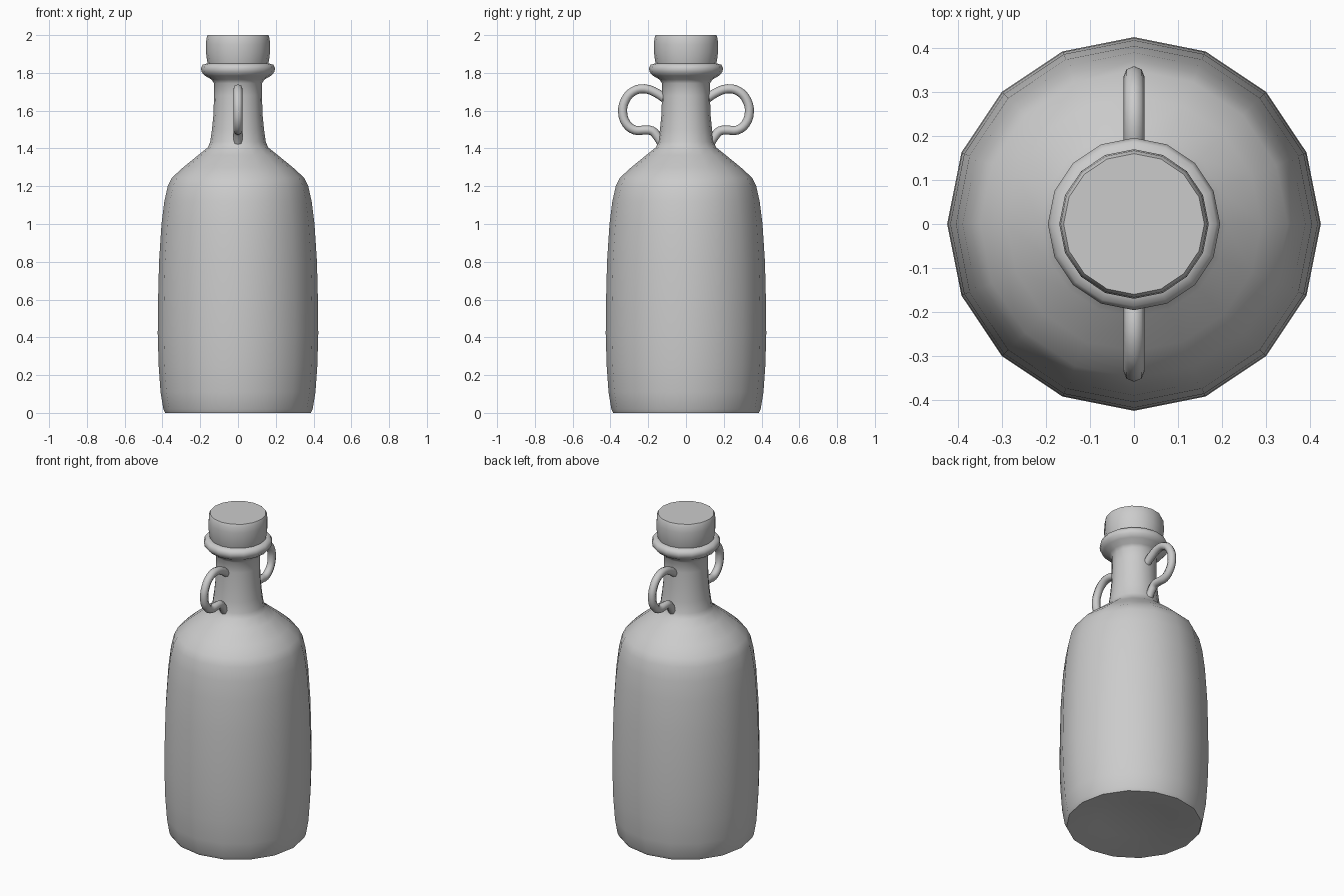
import bpy, bmesh, math
from mathutils import Vector

cube = bpy.data.objects.get("Cube")
if cube:
    bpy.data.objects.remove(cube, do_unlink=True)

SIDES = 16
grey = bpy.data.materials.new("plain grey")
grey.use_nodes = True
grey.diffuse_color = (0.6, 0.6, 0.6, 1)
grey.node_tree.nodes["Principled BSDF"].inputs["Base Color"].default_value = (0.6, 0.6, 0.6, 1)


def finish(obj, angle):
    obj.data.materials.append(grey)
    bpy.ops.object.select_all(action="DESELECT")
    obj.select_set(True)
    bpy.context.view_layer.objects.active = obj
    bpy.ops.object.shade_smooth_by_angle(angle=math.radians(angle))


def new_object(name, bm):
    bmesh.ops.recalc_face_normals(bm, faces=bm.faces)
    mesh = bpy.data.meshes.new(name)
    bm.to_mesh(mesh)
    bm.free()
    obj = bpy.data.objects.new(name, mesh)
    bpy.context.collection.objects.link(obj)
    return obj


def lathe(name, profile, angle=50):
    """Spin (radius, height) points around z; radius 0 closes the end."""
    bm = bmesh.new()
    verts = [bm.verts.new((r, 0, z)) for r, z in profile]
    edges = [bm.edges.new(pair) for pair in zip(verts, verts[1:])]
    bmesh.ops.spin(bm, geom=verts + edges, axis=(0, 0, 1), cent=(0, 0, 0),
                   angle=math.tau, steps=SIDES, use_merge=True)
    bmesh.ops.remove_doubles(bm, verts=bm.verts, dist=0.0005)
    finish(new_object(name, bm), angle)


def handle(name, side):
    """Round tube following a hooked loop beside the neck."""
    path = [(0.10, 1.655), (0.15, 1.69), (0.22, 1.716), (0.28, 1.702), (0.322, 1.655),
            (0.335, 1.59), (0.315, 1.53), (0.27, 1.497), (0.22, 1.497),
            (0.18, 1.493), (0.155, 1.468), (0.13, 1.43)]
    curve = bpy.data.curves.new(name, "CURVE")
    curve.dimensions = "3D"
    curve.bevel_depth = 0.024
    curve.bevel_resolution = 2
    curve.resolution_u = 3
    curve.use_fill_caps = True
    spline = curve.splines.new("BEZIER")
    spline.bezier_points.add(len(path) - 1)
    for point, (y, z) in zip(spline.bezier_points, path):
        point.co = Vector((0, side * y, z))
        point.handle_left_type = point.handle_right_type = "AUTO"
    obj = bpy.data.objects.new(name, curve)
    bpy.context.collection.objects.link(obj)
    bpy.ops.object.select_all(action="DESELECT")
    obj.select_set(True)
    bpy.context.view_layer.objects.active = obj
    bpy.ops.object.convert(target="MESH")
    finish(bpy.context.object, 60)


# Bottle with hollowed base, shoulder, neck and flared lip
lathe("bottle", [
    (0, 0.04), (0.2, 0.03), (0.37, 0.0), (0.385, 0.0), (0.395, 0.02), (0.41, 0.11),
    (0.42, 0.25), (0.425, 0.42), (0.423, 0.6), (0.418, 0.8), (0.405, 1.0),
    (0.39, 1.12), (0.372, 1.2), (0.35, 1.245), (0.29, 1.3), (0.21, 1.365),
    (0.16, 1.405), (0.147, 1.435), (0.138, 1.5), (0.13, 1.58), (0.127, 1.68), (0.127, 1.745),
    (0.14, 1.765), (0.175, 1.785), (0.193, 1.805), (0.196, 1.825),
    (0.187, 1.843), (0.165, 1.85), (0, 1.85)])

# Stopper above the lip
lathe("stopper", [
    (0, 1.83), (0.155, 1.83), (0.163, 1.86), (0.17, 1.91), (0.17, 1.95),
    (0.167, 1.985), (0.16, 2.0), (0, 2.0)], 40)

# Pair of loop handles on the front and back of the neck
handle("front_handle", -1)
handle("back_handle", 1)
